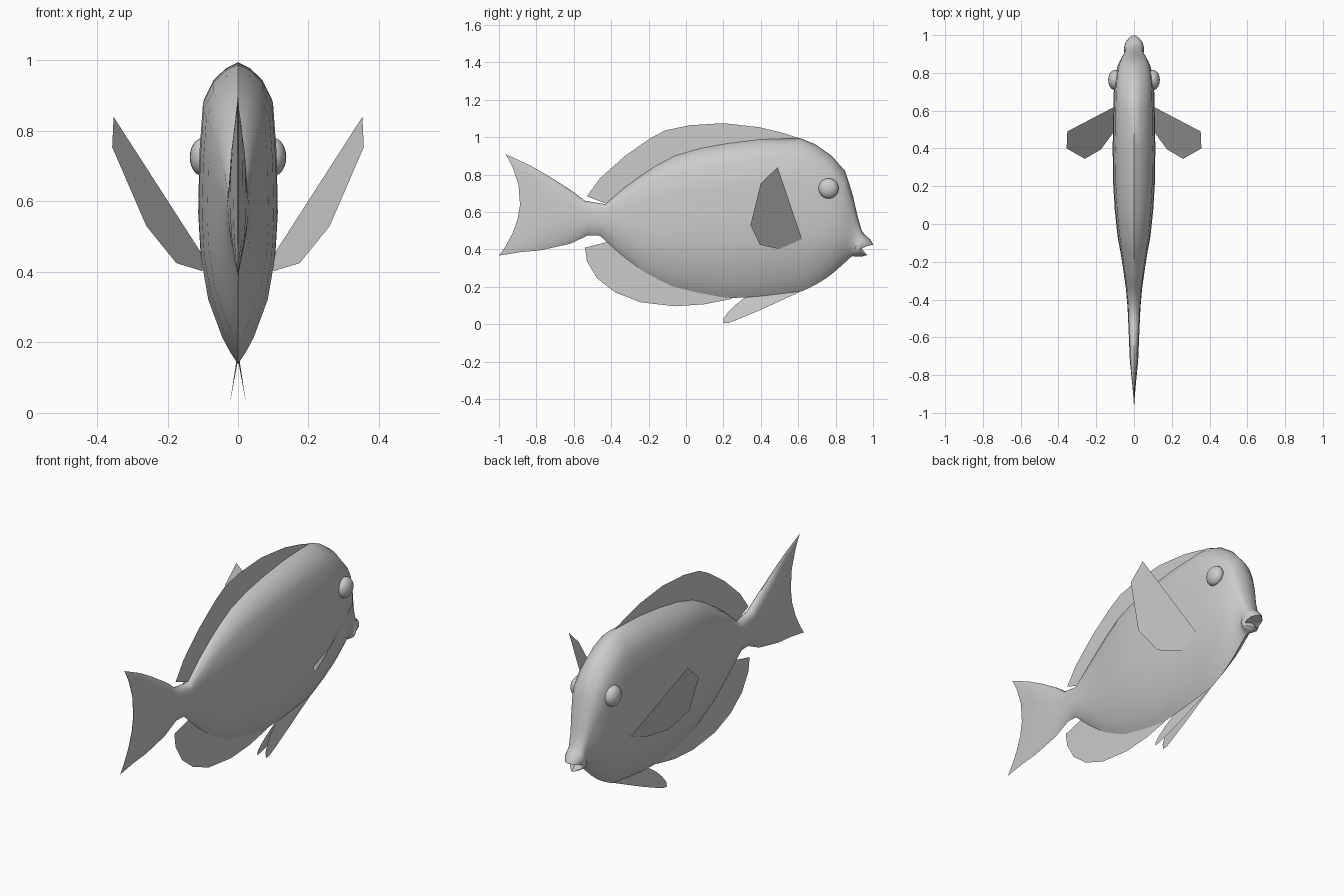
import bpy, bmesh, math

grey = bpy.data.materials.new("fish_grey")
grey.diffuse_color = (0.6, 0.6, 0.6, 1)


def add_object(name, bm, smooth=None):
    mesh = bpy.data.meshes.new(name)
    bm.to_mesh(mesh)
    bm.free()
    ob = bpy.data.objects.new(name, mesh)
    bpy.context.collection.objects.link(ob)
    mesh.materials.append(grey)
    if smooth:
        bpy.ops.object.select_all(action='DESELECT')
        ob.select_set(True)
        bpy.context.view_layer.objects.active = ob
        bpy.ops.object.shade_smooth_by_angle(angle=math.radians(smooth))
    return ob


def add_fin(name, points):
    bm = bmesh.new()
    bm.faces.new([bm.verts.new(p) for p in points])
    return add_object(name, bm)


# Half cross-section: (height fraction, width fraction)
half = [(0, 0), (.04, .2), (.09, .4), (.22, .76), (.36, .94), (.5, 1),
        (.7, .97), (.87, .88), (.94, .62), (.98, .3), (1, 0)]
section = half + [(t, -s) for t, s in half[-2:0:-1]]

# Body stations, tail to lips: top y, top z, bottom y, bottom z, half width, bow
stations = [
    (-.965, .91, -1.0, .367, .001, .095), (-.835, .85, -.89, .385, .014, .06),
    (-.73, .79, -.78, .395, .022, .03), (-.605, .71, -.62, .43, .027, .01),
    (-.54, .66, -.525, .475, .03, 0), (-.43, .642, -.46, .473, .034, 0),
    (-.33, .73, -.35, .375, .043, 0), (-.24, .795, -.23, .283, .058, 0),
    (-.155, .85, -.15, .24, .071, 0), (-.06, .90, -.075, .203, .087, 0),
    (.075, .94, .075, .166, .102, 0), (.225, .967, .225, .139, .111, 0),
    (.4, .988, .4, .148, .113, 0), (.61, .995, .62, .176, .11, 0),
    (.69, .963, .69, .21, .108, 0), (.78, .90, .75, .246, .102, 0),
    (.85, .82, .80, .285, .09, 0), (.875, .745, .83, .312, .078, 0),
    (.893, .685, .85, .33, .068, 0), (.917, .58, .873, .352, .054, 0),
    (.94, .5, .89, .364, .048, 0), (.962, .472, .915, .362, .053, -.025),
    (.985, .455, .94, .362, .053, -.04), (1.0, .425, .968, .37, .043, -.055)]

# Body and tail in one loft, with a recessed mouth
bm = bmesh.new()
rings = []
for ty, tz, by, bz, w, bow in stations:
    rings.append([bm.verts.new((s * w, by + (ty - by) * t + bow * 4 * t * (1 - t),
                                bz + (tz - bz) * t)) for t, s in section])
n = len(section)
for a, b in zip(rings, rings[1:]):
    for i in range(n):
        bm.faces.new((a[i], a[(i + 1) % n], b[(i + 1) % n], b[i]))
mouth = bm.verts.new((0, .935, .41))
for i in range(n):
    bm.faces.new((rings[-1][i], rings[-1][(i + 1) % n], mouth))
m = len(half) - 1
for i in range(m):                       # trailing edge of the tail
    quad = [rings[0][i], rings[0][i + 1], rings[0][(n - i - 1) % n], rings[0][(n - i) % n]]
    bm.faces.new(list(dict.fromkeys(quad)))
bmesh.ops.recalc_face_normals(bm, faces=bm.faces)
add_object("body", bm, 50)

# Back and belly fins on the centre plane
dorsal = [(-.53, .684), (-.46, .78), (-.326, .90), (-.19, .995), (-.11, 1.037),
          (.02, 1.064), (.2, 1.075), (.395, 1.053), (.52, 1.022), (.62, .99),
          (.3, .95), (0, .88), (-.2, .77), (-.42, .642)]
anal = [(-.54, .41), (-.53, .337), (-.476, .246), (-.38, .171), (-.246, .118),
        (-.06, .096), (.10, .107), (.246, .136), (0, .24), (-.25, .34), (-.42, .44)]
add_fin("dorsal_fin", [(0, y, z) for y, z in dorsal])
add_fin("anal_fin", [(0, y, z) for y, z in anal])

# Paired fins and eyes
pelvic = [(.2, .005), (.2, .03), (.225, .065), (.26, .1), (.315, .142), (.62, .178),
          (.395, .075), (.28, .027), (.23, .008)]
pectoral = [(.353, .49, .84), (.357, .40, .754), (.26, .345, .53),
            (.175, .395, .425), (.1, .497, .402), (.105, .62, .455)]
for side, word in ((1, "right"), (-1, "left")):
    add_fin(word + "_pelvic_fin",
            [(side * max(0, .027 * (.15 - z) / .145), y, z) for y, z in pelvic])
    add_fin(word + "_pectoral_fin", [(side * x, y, z) for x, y, z in pectoral])
    bm = bmesh.new()
    bmesh.ops.create_uvsphere(bm, u_segments=20, v_segments=12, radius=1)
    for v in bm.verts:
        v.co = (side * .1 + v.co.x * .037, .762 + v.co.y * .054, .726 + v.co.z * .054)
    add_object(word + "_eye", bm, 60)
